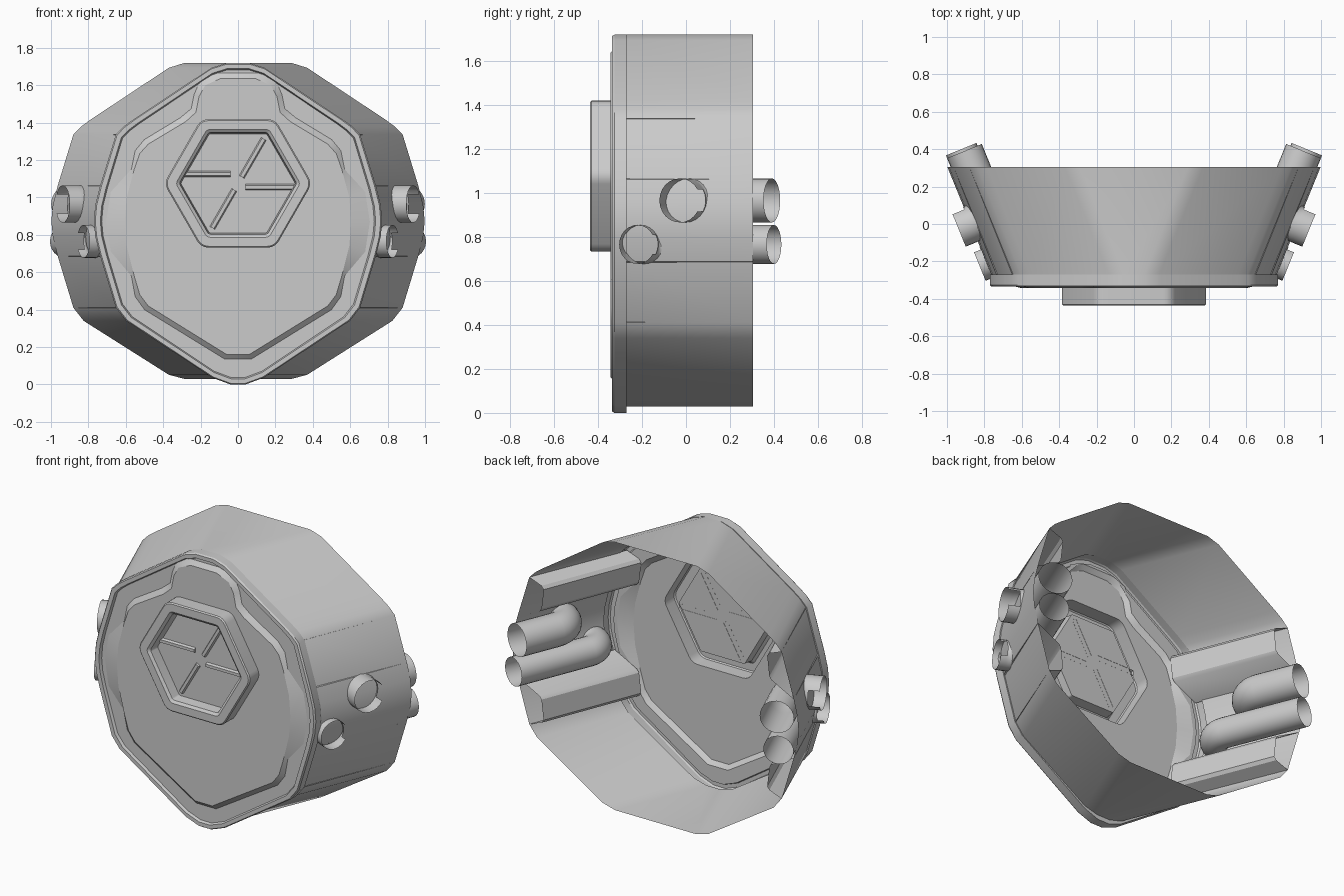
import bpy, bmesh, math
from mathutils import Vector

if "Cube" in bpy.data.objects:
    bpy.data.objects.remove(bpy.data.objects["Cube"])

FRONT, BACK, SHEAR = -0.27, 0.305, 0.235


def finish(name, bm, angle=28):
    bmesh.ops.recalc_face_normals(bm, faces=bm.faces)
    me = bpy.data.meshes.new(name)
    bm.to_mesh(me)
    bm.free()
    ob = bpy.data.objects.new(name, me)
    bpy.context.collection.objects.link(ob)
    bpy.ops.object.select_all(action='DESELECT')
    ob.select_set(True)
    bpy.context.view_layer.objects.active = ob
    bpy.ops.object.shade_smooth_by_angle(angle=math.radians(angle))
    return ob


def mirrored(half):
    return half + [(-x, z) for x, z in reversed(half)]


def scaled(pts, kx, kz, cz=0.87):
    return [(x * kx, cz + (z - cz) * kz) for x, z in pts]


def loft(name, loops, closed=True, cap=False, angle=28):
    """Skin matching (y, outline) loops."""
    bm = bmesh.new()
    rings = [[bm.verts.new((x, y, z)) for x, z in pts] for y, pts in loops]
    n = len(rings[0])
    for a, b in zip(rings, rings[1:]):
        for i in range(n if closed else n - 1):
            j = (i + 1) % n
            bm.faces.new((a[i], a[j], b[j], b[i]))
    if cap:
        bm.faces.new(rings[-1])
    return finish(name, bm, angle)


def plate(name, y, outer, inner):
    """Flat plate with a hole."""
    bm = bmesh.new()
    edges = []
    for pts in (outer, inner):
        vs = [bm.verts.new((x, y, z)) for x, z in pts]
        edges += [bm.edges.new((vs[i], vs[i - 1])) for i in range(len(vs))]
    bmesh.ops.triangle_fill(bm, use_beauty=True, edges=edges, normal=(0, -1, 0))
    return finish(name, bm)


# Flared housing: the rear outline is the front one with its halves moved apart
rear = [(.29, 1.718), (.37, 1.693), (.79, 1.415), (.84, 1.378), (.88, 1.337),
        (.965, 1.06), (.99, .96), (.998, .874), (.99, .79), (.965, .69),
        (.88, .41), (.825, .34), (.37, .052), (.28, .028)]
front = [(x - SHEAR, z) for x, z in rear]
loft("housing", [(FRONT, mirrored(front)), (BACK, mirrored(rear))])

# Front lip with a narrow rim stepping down to a floor
lip = [(x + .008, z) for x, z in front]
lip[-2], lip[-1] = (.135, .035), (.04, .0)
lip = mirrored(lip)
rim_in = scaled(lip, .955, .965)
floor_edge = scaled(lip, .945, .957)
loft("front_lip", [(FRONT, mirrored(front)), (FRONT, lip), (-.325, lip),
                   (-.335, scaled(lip, .99, .993)), (-.335, rim_in), (-.318, floor_edge)])

# Raised front panel with shoulder bump and wide side slopes
base = mirrored([(.11, 1.665), (.2, 1.63), (.235, 1.55), (.25, 1.475), (.31, 1.425),
                 (.5, 1.31), (.55, 1.25), (.57, 1.15), (.68, 1.03), (.705, .87),
                 (.68, .71), (.57, .58), (.55, .47), (.5, .40), (.07, .135)])
top = mirrored([(.09, 1.637), (.175, 1.6), (.208, 1.54), (.225, 1.455), (.28, 1.405),
                (.48, 1.285), (.525, 1.235), (.555, 1.15), (.595, 1.0), (.605, .87),
                (.595, .74), (.555, .58), (.525, .48), (.48, .42), (.06, .16)])
plate("front_floor", -.318, floor_edge, base)
loft("panel_bevel", [(-.318, base), (-.342, top)])


# Hexagonal frame with rounded corners
def hexagon(apothem, r):
    pts = []
    R = (apothem - r) / math.cos(math.pi / 6)
    for k in range(6):
        c = k * math.pi / 3
        for d in (-30, -15, 0, 15, 30):
            a = c + math.radians(d)
            pts.append((R * math.cos(c) + r * math.cos(a),
                        1.075 + R * math.sin(c) + r * math.sin(a)))
    return pts


plate("front_panel", -.342, top, hexagon(.343, .07))
loft("hex_frame", [(-.342, hexagon(.343, .07)), (-.43, hexagon(.343, .07)),
                   (-.437, hexagon(.336, .065)), (-.437, hexagon(.288, .03)),
                   (-.425, hexagon(.272, .02)), (-.365, hexagon(.265, .015))], cap=True)

# Divider ribs on the recessed hexagon floor
for deg in (0, 60, 180, 240):
    a = math.radians(deg)
    d, s = Vector((math.cos(a), math.sin(a))), Vector((-math.sin(a), math.cos(a)))
    c = Vector((0, 1.075 - .02 * (deg == 0) + .05 * (deg == 180)))
    end = .275 if deg in (60, 240) else .3

    def rect(w):
        return [tuple(c + d * u + s * v) for u, v in ((.04, -w), (end, -w), (end, w), (.04, w))]
    loft("divider_rib", [(-.364, rect(.016)), (-.38, rect(.009))], cap=True)

# Inner side channels following the flare, upper and lower on both sides
channel = [(.645, 1.337), (.56, 1.305), (.545, 1.285), (.56, 1.16), (.575, 1.14), (.73, 1.06)]
for side in (-1, 1):
    for flip in (False, True):
        prof = [(x, 1.747 - z if flip else z) for x, z in channel]
        loft("side_channel", [(y, [(side * (x + o), z) for x, z in prof])
                              for y, o in ((-.315, -.012), (BACK, SHEAR))], closed=False)


# Elbow pipes: a split mouth outside the wall, then a run to the rear
def pipe(side, sx, sy, z, r, mouth, y_end, n=24):
    u, out = Vector((.378, .926)), Vector((.926, -.378))
    S = Vector((sx, sy))
    er, depth = r + .015, r + .012
    C = S - out * depth
    O = C + out * er + u * er                       # elbow centre
    path = [(S + out * mouth, -out), (S + out * .008, -out)]
    for k in range(9):
        a = k * math.pi / 16
        path.append((O - u * er * math.cos(a) - out * er * math.sin(a),
                     u * math.sin(a) - out * math.cos(a)))
    path.append((C + u * ((y_end - C.y) / u.y), u))
    bm = bmesh.new()
    rings = []
    for p, t in path:
        nrm = Vector((t.y, -t.x))
        ring = []
        for i in range(n):
            a = 2 * math.pi * i / n
            q = p + nrm * (r * math.cos(a))
            ring.append(bm.verts.new((side * q.x, q.y, z + r * math.sin(a))))
        rings.append(ring)
    for k, (a, b) in enumerate(zip(rings, rings[1:])):
        for i in range(n):
            mid = 2 * math.pi * (i + .5) / n
            # t = -out makes the ring normal point forward or back; split the rear side
            back = Vector((path[0][1].y, -path[0][1].x)).dot(u) * math.cos(mid)
            if k == 0 and back > .84:
                continue
            j = (i + 1) % n
            bm.faces.new((a[i], a[j], b[j], b[i]))
    finish("elbow_pipe", bm, 40)


for side in (-1, 1):
    pipe(side, .868, -.0, .965, .1, .075, .39)
    pipe(side, .785, -.205, .765, .088, .045, .40)
